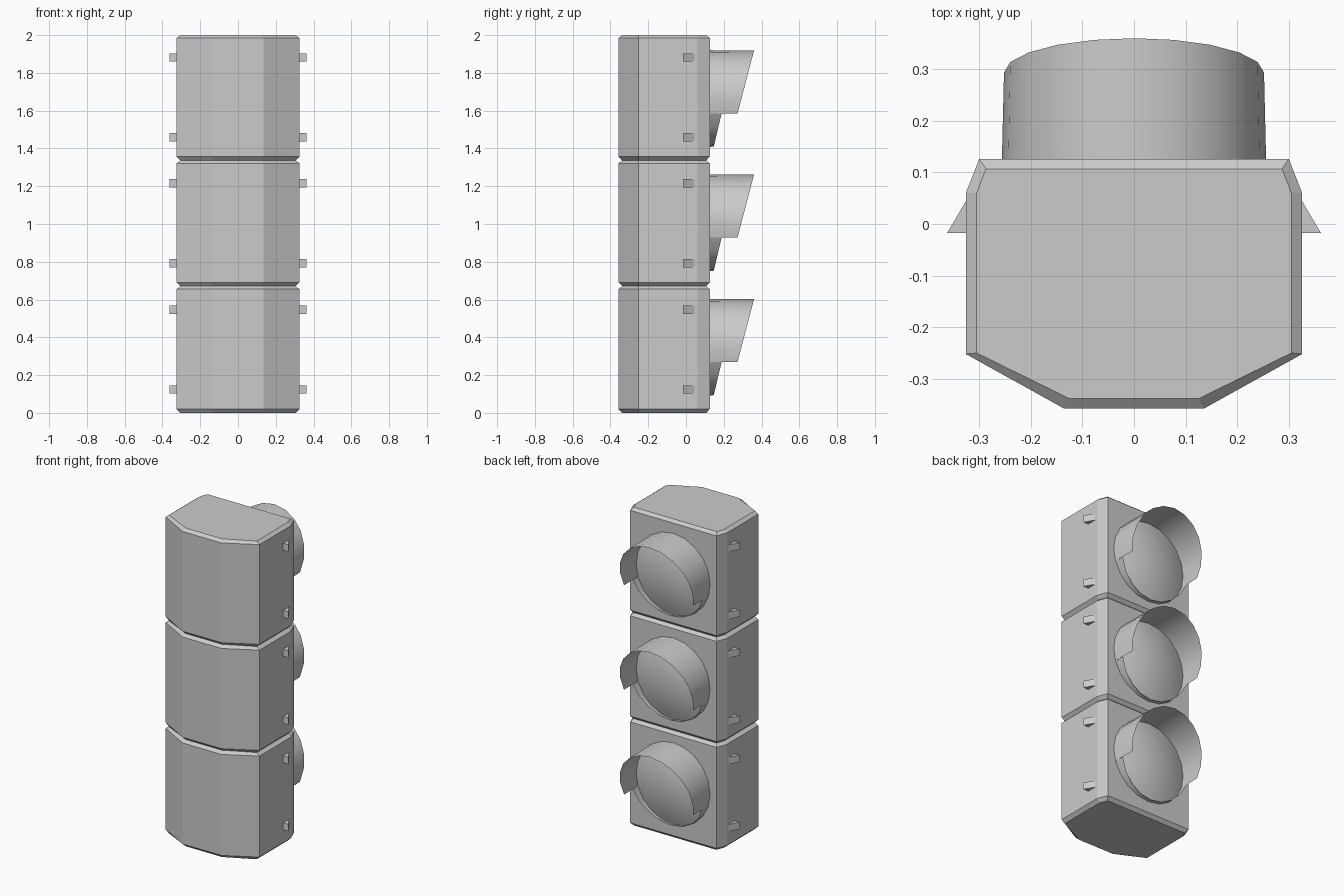
import bpy, bmesh
from math import sin, cos, pi, radians

if "Cube" in bpy.data.objects:
    bpy.data.objects.remove(bpy.data.objects["Cube"])

# Right half of the housing plan, full size and chamfered size
OUTER = [(0.135, -0.358), (0.326, -0.252), (0.326, 0.060), (0.300, 0.126)]
INNER = [(0.126, -0.338), (0.305, -0.250), (0.305, 0.060), (0.287, 0.107)]
SIDES = 20          # sides of each round lamp
LAMP_Y = 0.126      # face the lamps sit on


def make(name, verts, faces, smooth=False):
    mesh = bpy.data.meshes.new(name)
    mesh.from_pydata(verts, [], faces)
    bm = bmesh.new()
    bm.from_mesh(mesh)
    bmesh.ops.recalc_face_normals(bm, faces=bm.faces[:])
    bm.to_mesh(mesh)
    bm.free()
    obj = bpy.data.objects.new(name, mesh)
    bpy.context.collection.objects.link(obj)
    if smooth:
        bpy.context.view_layer.objects.active = obj
        bpy.ops.object.select_all(action='DESELECT')
        obj.select_set(True)
        bpy.ops.object.shade_smooth_by_angle(angle=radians(30))
    return obj


def mirrored(half):
    return half + [(-x, y) for x, y in reversed(half)]


def housing(name, z0, z1):
    # Stacked plan outlines give a box with chamfered top and bottom
    levels = [(INNER, z0), (OUTER, z0 + 0.020), (OUTER, z1 - 0.016), (INNER, z1)]
    verts = [(x, y, z) for half, z in levels for x, y in mirrored(half)]
    n = len(OUTER) * 2
    faces = [tuple(range(n)), tuple(range(3 * n, 4 * n))]
    for k in range(3):
        for i in range(n):
            j = (i + 1) % n
            faces.append((k * n + i, k * n + j, (k + 1) * n + j, (k + 1) * n + i))
    make(name, verts, faces)


def visor(name, zc):
    # Long slanted hood over the top, short lip around the bottom
    def strip(steps, edge):
        verts, faces = [], []
        for s in steps:
            a = 2 * pi * s / SIDES
            verts.append((0.256 * sin(a), LAMP_Y, zc + 0.256 * cos(a)))
            verts.append((0.252 * sin(a), edge(0.256 * cos(a)), zc + 0.254 * cos(a)))
        for i in range(len(steps) - 1):
            faces.append((2 * i, 2 * i + 1, 2 * i + 3, 2 * i + 2))
        return verts, faces
    v, f = strip(range(-6, 7), lambda h: 0.360 - 0.26 * (0.256 - h))
    v2, f2 = strip(range(6, 15), lambda h: 0.147 + 0.235 * (h + 0.256))
    f += [tuple(i + len(v) for i in q) for q in f2]
    make(name, v + v2, f, smooth=True)


def lens(name, zc):
    # Shallow dome filling the lamp opening
    verts, faces, rings = [], [], 5
    for r in range(rings):
        t = 1 - r / rings
        for s in range(SIDES):
            a = 2 * pi * s / SIDES
            verts.append((0.254 * t * sin(a), LAMP_Y + 0.006 + 0.052 * (1 - t * t),
                          zc + 0.254 * t * cos(a)))
    verts.append((0, LAMP_Y + 0.058, zc))
    for s in range(SIDES):
        n = (s + 1) % SIDES
        for r in range(rings - 1):
            b = r * SIDES
            faces.append((b + s, b + n, b + SIDES + n, b + SIDES + s))
        b = (rings - 1) * SIDES
        faces.append((b + s, b + n, len(verts) - 1))
    make(name, verts, faces, smooth=True)


def side_catch(name, side, zc):
    # Small wedge on the housing side
    plan = [(0.320, -0.017), (0.362, -0.017), (0.326, 0.044), (0.320, 0.044)]
    verts = [(side * x, y, zc + dz) for dz in (-0.022, 0.022) for x, y in plan]
    faces = [(0, 1, 2, 3), (4, 5, 6, 7)]
    faces += [(i, (i + 1) % 4, (i + 1) % 4 + 4, i + 4) for i in range(4)]
    make(name, verts, faces)


# Three stacked signal sections, from the bottom up
levels = [("lower", 0.0, 0.671, 0.348, 0.335),
          ("middle", 0.671, 1.337, 1.007, 1.004),
          ("upper", 1.337, 2.0, 1.664, 1.670)]
for label, z0, z1, lamp_z, catch_z in levels:
    housing(label + "_housing", z0, z1)
    visor(label + "_visor", lamp_z)
    lens(label + "_lens", lamp_z)
    for side, word in ((-1, "left"), (1, "right")):
        for dz, place in ((-0.211, "bottom"), (0.211, "top")):
            side_catch(f"{label}_{word}_{place}_catch", side, catch_z + dz)
